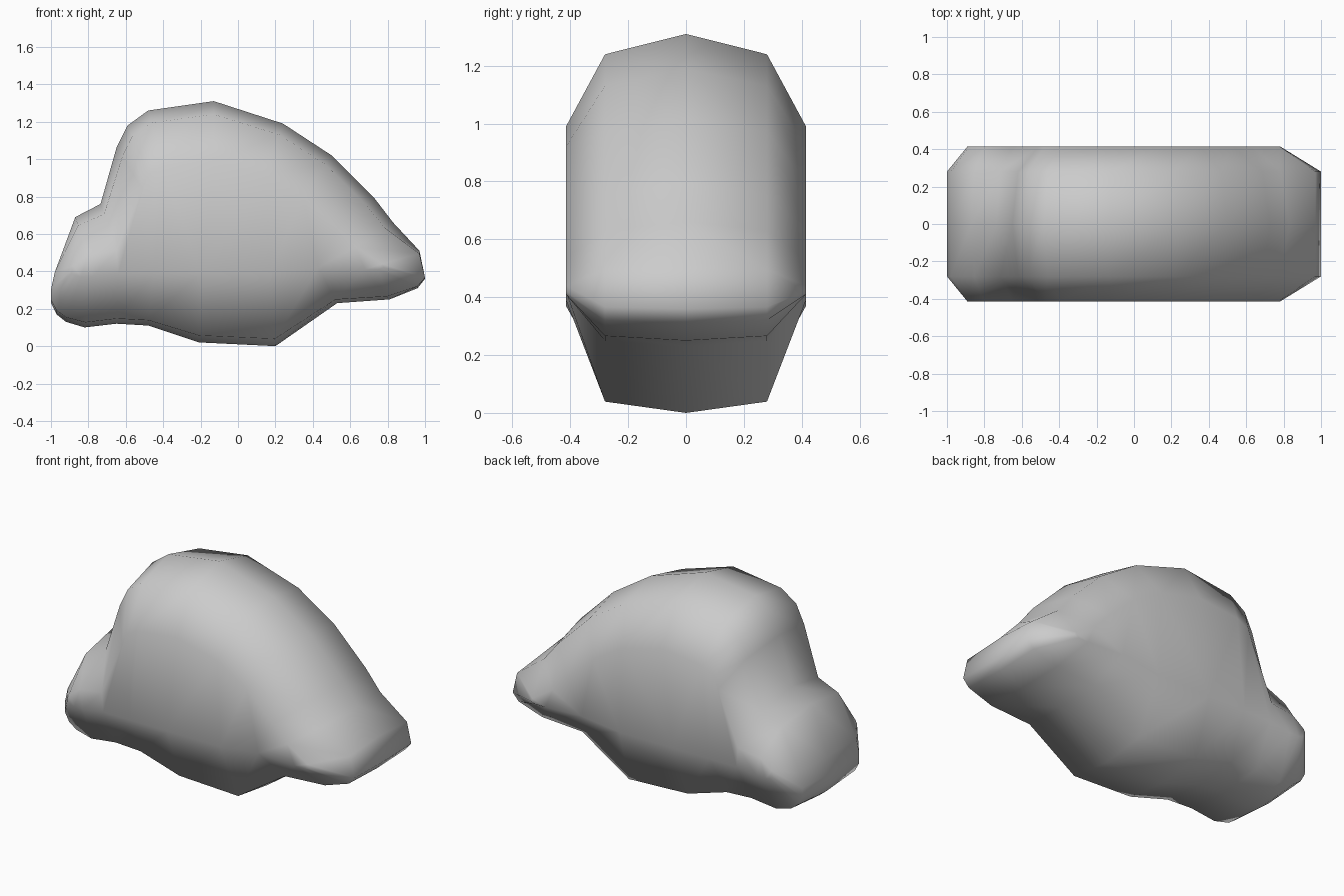
import bpy, bmesh

if "Cube" in bpy.data.objects:
    bpy.data.objects.remove(bpy.data.objects["Cube"])

# Outline on the centre plane (x, z) and matching outline of the side face (x, z)
PROFILE = [
    (-1.00, .29, -.89, .41), (-.98, .39, -.88, .43), (-.87, .69, -.80, .49),
    (-.735, .76, -.65, .51), (-.65, 1.06, -.51, .84), (-.59, 1.18, -.48, .92),
    (-.48, 1.26, -.40, .96), (-.13, 1.31, -.13, .99), (.24, 1.19, .15, .92),
    (.50, 1.02, .35, .80), (.73, .79, .53, .63), (.83, .66, .63, .53),
    (.97, .51, .77, .44), (1.00, .36, .78, .42), (.96, .31, .75, .41),
    (.81, .25, .68, .41), (.53, .23, .43, .42), (.20, .00, .17, .39),
    (-.21, .02, -.20, .39), (-.48, .11, -.45, .39), (-.65, .12, -.64, .39),
    (-.82, .10, -.78, .37), (-.92, .13, -.84, .37), (-.97, .17, -.87, .38),
    (-1.00, .23, -.89, .39)]


def ring(bm, y, level):
    verts = []
    for x, z, sx, sz in PROFILE:
        if level == 0:
            px, pz = x, z
        elif level == 1:
            t = .22 if z > .5 else .10
            px = x if abs(x) > .9 else x + (sx - x) * t
            pz = z + (sz - z) * t
        else:
            px, pz = sx, sz
        verts.append(bm.verts.new((px, y, pz)))
    return verts


# Rounded body: five rings across the width, closed by flat sides
bm = bmesh.new()
rings = [ring(bm, y, lv) for y, lv in
         ((-.415, 2), (-.28, 1), (0, 0), (.28, 1), (.415, 2))]
n = len(PROFILE)
for a, b in zip(rings, rings[1:]):
    for i in range(n):
        j = (i + 1) % n
        bm.faces.new((a[i], a[j], b[j], b[i]))
caps = [bm.faces.new(rings[0]), bm.faces.new(rings[-1])]
bmesh.ops.triangulate(bm, faces=caps)
bmesh.ops.recalc_face_normals(bm, faces=bm.faces[:])
for f in bm.faces:
    f.smooth = True
mesh = bpy.data.meshes.new("rounded_body")
bm.to_mesh(mesh)
bm.free()
body = bpy.data.objects.new("rounded_body", mesh)
bpy.context.collection.objects.link(body)
